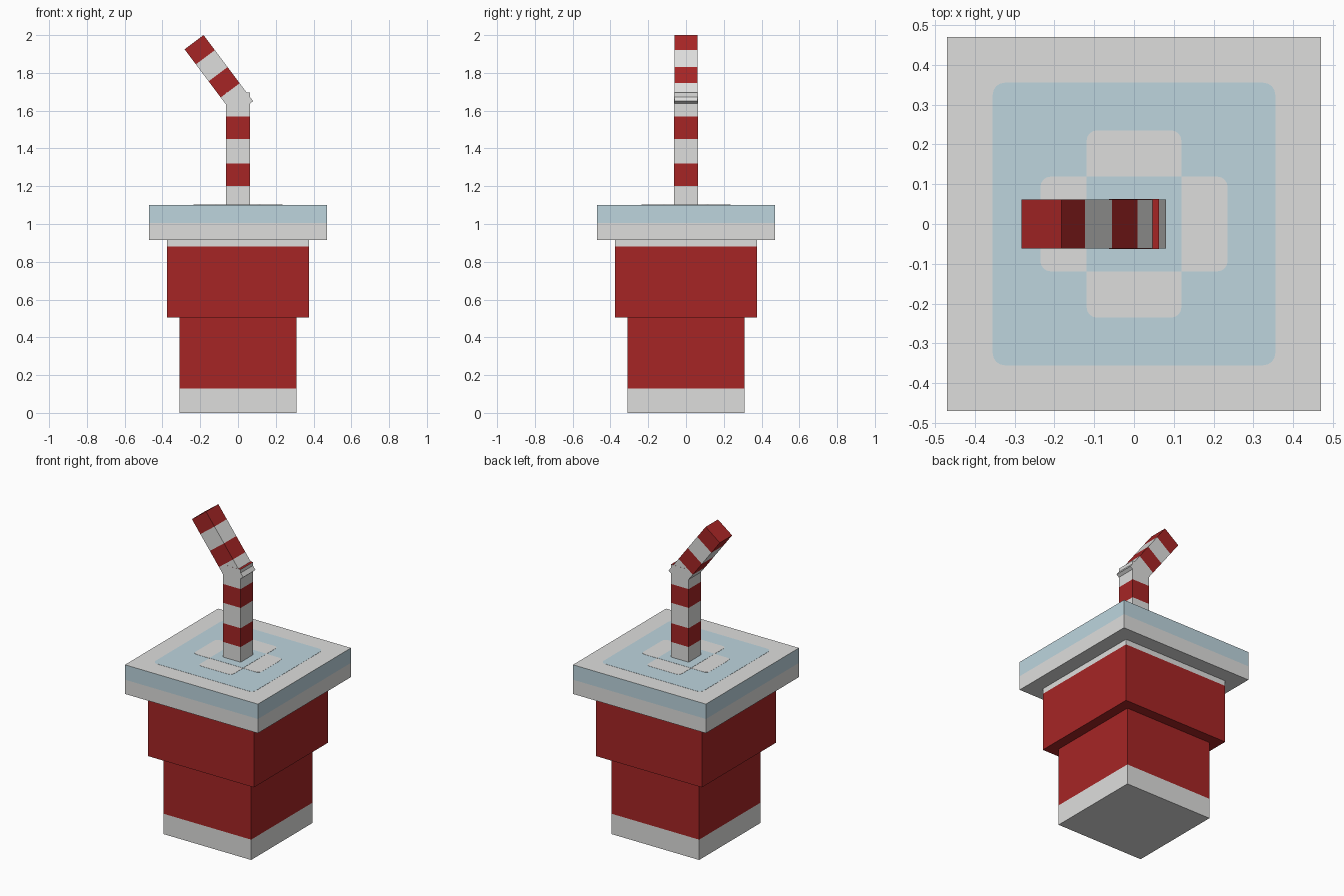
import bpy, bmesh, math
from mathutils import Matrix

if "Cube" in bpy.data.objects:
    bpy.data.objects.remove(bpy.data.objects["Cube"])


def material(name, rgb):
    m = bpy.data.materials.new(name)
    m.diffuse_color = (*rgb, 1.0)
    m.use_nodes = True
    m.node_tree.nodes["Principled BSDF"].inputs["Base Color"].default_value = m.diffuse_color
    return m


MATS = [material("pale_grey", (0.73, 0.73, 0.72)),
        material("deep_red", (0.381, 0.0185, 0.0185)),
        material("light_blue", (0.509, 0.665, 0.73))]
GREY, RED, BLUE = range(3)


def finish(name, bm, matrix=Matrix()):
    bmesh.ops.recalc_face_normals(bm, faces=bm.faces)
    mesh = bpy.data.meshes.new(name)
    bm.to_mesh(mesh)
    bm.free()
    for m in MATS:
        mesh.materials.append(m)
    ob = bpy.data.objects.new(name, mesh)
    ob.matrix_world = matrix
    bpy.context.collection.objects.link(ob)
    return ob


def prism(name, outline, levels, bands, bottom, top, matrix=Matrix()):
    """Upright prism with one colour per height band, plus end caps."""
    bm = bmesh.new()
    rings = [[bm.verts.new((x, y, z)) for x, y in outline] for z in levels]
    n = len(outline)
    for lo, hi, colour in zip(rings, rings[1:], bands):
        for i in range(n):
            j = (i + 1) % n
            bm.faces.new((lo[i], lo[j], hi[j], hi[i])).material_index = colour
    bm.faces.new(rings[0][::-1]).material_index = bottom
    bm.faces.new(rings[-1]).material_index = top
    return finish(name, bm, matrix)


def rect(hx, hy):
    return [(-hx, -hy), (hx, -hy), (hx, hy), (-hx, hy)]


def round_rect(hx, hy, r, steps=4):
    pts = []
    for k, (sx, sy) in enumerate([(1, 1), (-1, 1), (-1, -1), (1, -1)]):
        for s in range(steps + 1):
            a = math.pi / 2 * (k + s / steps)
            pts.append((sx * (hx - r) + r * math.cos(a),
                        sy * (hy - r) + r * math.sin(a)))
    return pts


# Cup body
prism("cup_lower", rect(0.31, 0.31), [0, 0.13, 0.51], [GREY, RED], GREY, RED)
prism("cup_upper", rect(0.375, 0.375), [0.506, 0.88, 0.916], [RED, GREY], RED, GREY)

# Lid with two-tone rim
prism("lid", rect(0.47, 0.47), [0.914, 1.005, 1.10], [GREY, BLUE], GREY, GREY)


# Painted pattern on the lid: thin stacked plates
def plate(name, outline, height, colour):
    prism(name, outline, [1.0995, 1.10 + height], [colour], colour, colour)


plate("lid_panel", round_rect(0.355, 0.355, 0.03), 0.001, BLUE)
plate("lid_cross_wide", round_rect(0.235, 0.119, 0.025), 0.002, GREY)
plate("lid_cross_long", round_rect(0.119, 0.235, 0.025), 0.002, GREY)
plate("lid_centre", rect(0.119, 0.119), 0.003, BLUE)

# Striped straw: upright part and bent tip
prism("straw_upright", rect(0.0625, 0.0625),
      [1.10, 1.20, 1.32, 1.45, 1.57, 1.695],
      [GREY, RED, GREY, RED, GREY], GREY, RED)
bend = Matrix.Translation((0.03, 0, 1.6125)) @ Matrix.Rotation(-0.6435, 4, 'Y')
prism("straw_tip", rect(0.0625, 0.062),
      [0, 0.119, 0.226, 0.338, 0.4375],
      [GREY, RED, GREY, RED], GREY, RED, bend)
